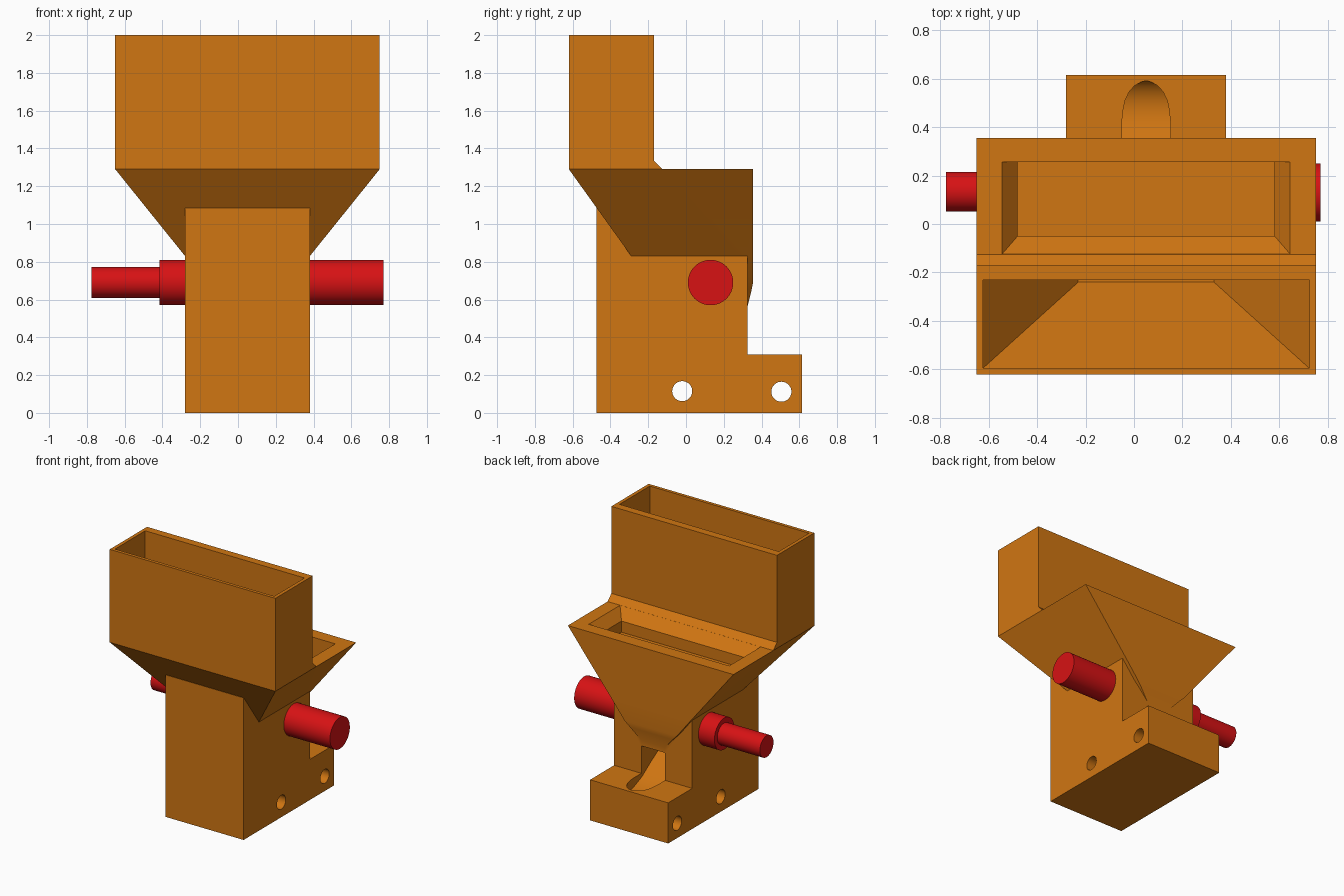
import bpy, bmesh, math

if "Cube" in bpy.data.objects:
    bpy.data.objects.remove(bpy.data.objects["Cube"])

CX = 0.05  # middle of the dispenser


def material(name, rgb):
    m = bpy.data.materials.new(name)
    m.diffuse_color = (*rgb, 1)
    m.use_nodes = True
    m.node_tree.nodes["Principled BSDF"].inputs["Base Color"].default_value = m.diffuse_color
    return m


ORANGE = material("orange plastic", (0.63, 0.18, 0.006))
RED = material("red plastic", (0.68, 0.006, 0.007))


def loft(name, rings, mat=ORANGE):
    """Solid through a list of rings with equal point counts."""
    bm = bmesh.new()
    rows = [[bm.verts.new(p) for p in r] for r in rings]
    n = len(rows[0])
    for a, b in zip(rows, rows[1:]):
        for i in range(n):
            j = (i + 1) % n
            bm.faces.new((a[i], a[j], b[j], b[i]))
    bm.faces.new(rows[0][::-1])
    bm.faces.new(rows[-1])
    bmesh.ops.recalc_face_normals(bm, faces=bm.faces)
    me = bpy.data.meshes.new(name)
    bm.to_mesh(me)
    bm.free()
    me.materials.append(mat)
    ob = bpy.data.objects.new(name, me)
    bpy.context.collection.objects.link(ob)
    return ob


def rect(hw, y0, y1, z):
    """Horizontal rectangle centred on CX."""
    return [(CX - hw, y0, z), (CX + hw, y0, z), (CX + hw, y1, z), (CX - hw, y1, z)]


def extrude_x(name, profile, x0, x1, mat=ORANGE):
    return loft(name, [[(x, y, z) for y, z in profile] for x in (x0, x1)], mat)


def circle(y, z, r, n):
    return [(y + r * math.cos(2 * math.pi * i / n), z + r * math.sin(2 * math.pi * i / n))
            for i in range(n)]


def combine(target, other, op):
    mod = target.modifiers.new("combine", 'BOOLEAN')
    mod.operation, mod.solver, mod.object = op, 'EXACT', other
    bpy.context.view_layer.objects.active = target
    bpy.ops.object.modifier_apply(modifier=mod.name)
    bpy.data.objects.remove(other)


# Body with foot, stepped side profile
body = extrude_x("dispenser_body",
                 [(-0.475, 0), (0.615, 0), (0.615, 0.31), (0.325, 0.31), (0.325, 1.085), (-0.475, 1.085)],
                 CX - 0.33, CX + 0.33)

# Funnel, upper bin with small chamfer, tapering back lip
solids = [
    loft("funnel", [rect(0.33, -0.29, 0.355, 0.83), rect(0.70, -0.62, 0.355, 1.29)]),
    extrude_x("upper_bin", [(-0.62, 1.29), (-0.125, 1.29), (-0.17, 1.335), (-0.17, 2), (-0.62, 2)],
              CX - 0.70, CX + 0.70),
    loft("back_lip", [rect(0.10, 0.28, 0.325, 0.56), rect(0.18, 0.28, 0.347, 0.65),
                      rect(0.22, 0.28, 0.355, 0.69), rect(0.33, 0.28, 0.355, 0.83)]),
]
for s in solids:
    combine(body, s, 'UNION')

# Rounded, tapering outlet scoop: (y, half width, floor height)
scoop = [(0.10, 0.10, 0.42), (0.20, 0.10, 0.36), (0.32, 0.10, 0.28), (0.42, 0.10, 0.24),
         (0.47, 0.095, 0.235), (0.51, 0.087, 0.24), (0.545, 0.07, 0.255),
         (0.57, 0.048, 0.275), (0.585, 0.022, 0.295), (0.59, 0.006, 0.305)]
cuts = [
    # Bin interior running down into the funnel
    loft("bin_cut", [rect(0.28, -0.24, -0.23, 0.80), rect(0.673, -0.595, -0.23, 1.29),
                     rect(0.673, -0.595, -0.23, 2.1)]),
    # Rear tray with sloped rim
    loft("tray_cut", [rect(0.53, -0.05, 0.255, 1.13), rect(0.53, -0.05, 0.255, 1.215),
                      rect(0.595, -0.125, 0.255, 1.291)]),
    loft("outlet_cut", [[(CX - w, y, z), (CX + w, y, z), (CX + w, y, 0.52), (CX - w, y, 0.52)]
                        for y, w, z in scoop]),
    # Cross holes
    extrude_x("front_hole_cut", circle(-0.02, 0.115, 0.053, 48), -0.6, 0.7),
    extrude_x("rear_hole_cut", circle(0.505, 0.112, 0.053, 48), -0.6, 0.7),
]
for c in cuts:
    combine(body, c, 'DIFFERENCE')

# Stepped axle
axle = extrude_x("axle", circle(0.13, 0.69, 0.12, 64), -0.415, 0.77, RED)
handle_end = extrude_x("axle_narrow_end", circle(0.133, 0.69, 0.082, 64), -0.775, -0.41, RED)

for ob in (body, axle, handle_end):
    bpy.ops.object.select_all(action='DESELECT')
    ob.select_set(True)
    bpy.context.view_layer.objects.active = ob
    bpy.ops.object.shade_smooth_by_angle(angle=math.radians(25))
